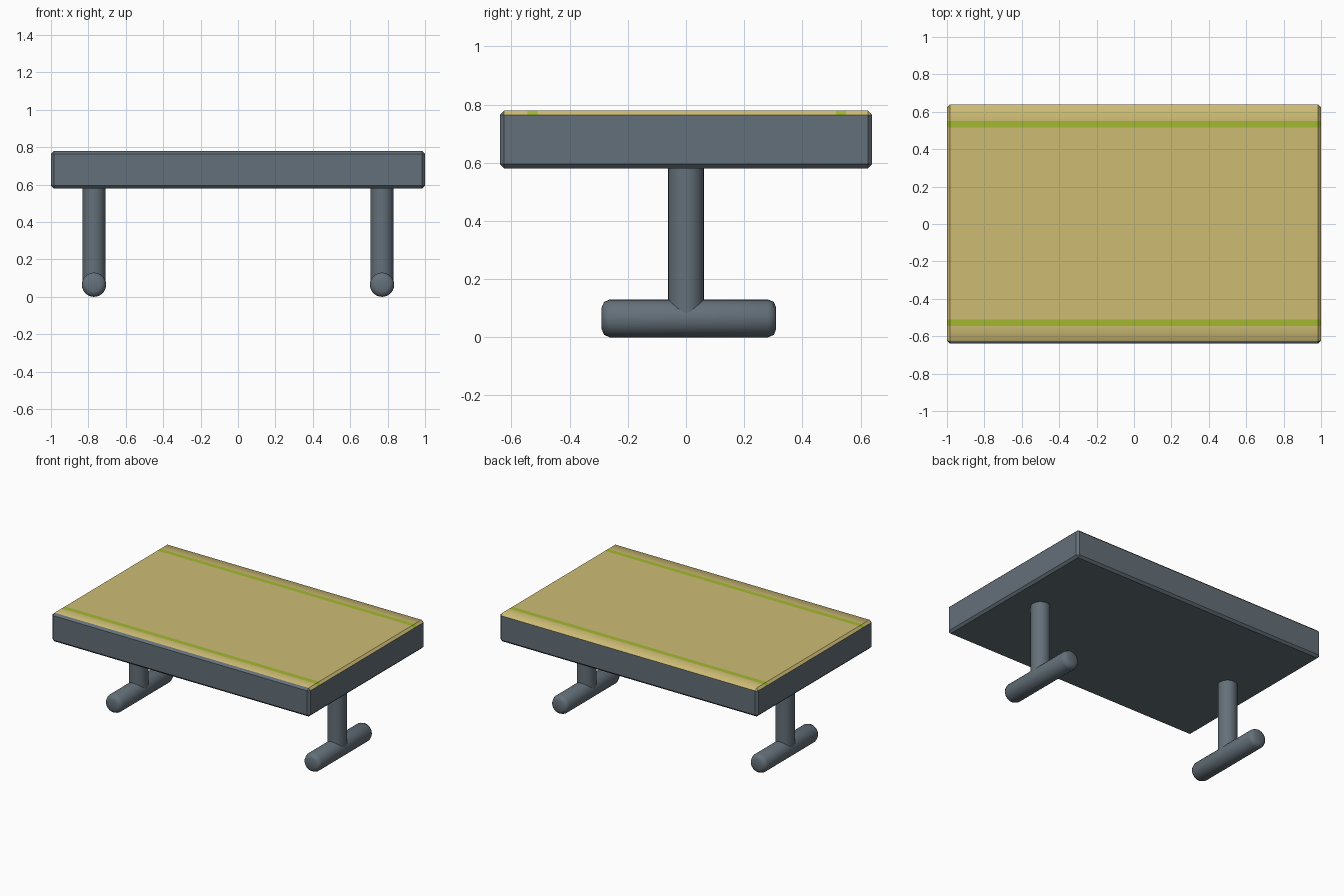
import bpy, bmesh, math
from mathutils import Matrix, Vector

if "Cube" in bpy.data.objects:
    bpy.data.objects.remove(bpy.data.objects["Cube"])


def material(name, rgb):
    m = bpy.data.materials.new(name)
    m.diffuse_color = (*rgb, 1)
    m.use_nodes = True
    m.node_tree.nodes["Principled BSDF"].inputs["Base Color"].default_value = m.diffuse_color
    return m


grey = material("slate grey", (0.127, 0.162, 0.192))
tan = material("sand", (0.61, 0.50, 0.175))
green = material("green stripe", (0.36, 0.485, 0.03))


def add_object(name, bm, mats):
    mesh = bpy.data.meshes.new(name)
    bm.normal_update()
    bm.to_mesh(mesh)
    bm.free()
    for m in mats:
        mesh.materials.append(m)
    ob = bpy.data.objects.new(name, mesh)
    bpy.context.collection.objects.link(ob)
    return ob


def sharpen(bm, limit, keep_smooth=lambda e: False):
    bm.normal_update()
    for f in bm.faces:
        f.smooth = True
    for e in bm.edges:
        e.smooth = keep_smooth(e) or e.calc_face_angle(0) < math.radians(limit)


# Table top: chamfered slab, cut along two stripes
bm = bmesh.new()
bmesh.ops.create_cube(bm, size=1, matrix=Matrix.Translation((0, 0, 0.68)) @ Matrix.Diagonal((2, 1.28, 0.2, 1)))
bmesh.ops.bevel(bm, geom=bm.edges[:], offset=0.015, segments=1, affect='EDGES')
for y in (-0.545, -0.51, 0.515, 0.55):
    bmesh.ops.bisect_plane(bm, geom=bm.verts[:] + bm.edges[:] + bm.faces[:],
                           plane_co=(0, y, 0), plane_no=(0, 1, 0))
bm.normal_update()
for f in bm.faces:
    c = f.calc_center_median()
    if f.normal.z > 0.3 and f.normal.y > -0.3:
        f.material_index = 2 if -0.545 < c.y < -0.51 or 0.515 < c.y < 0.55 else 1


# Long top edges roll over softly
def long_top_edge(e):
    a, b = e.verts
    return min(a.co.z, b.co.z) > 0.778 and abs(a.co.x - b.co.x) > 1


sharpen(bm, 30, long_top_edge)
add_object("table_top", bm, [grey, tan, green])

# Two T-shaped legs: upright post and a round foot lying along y
for side, x in (("left", -0.77), ("right", 0.77)):
    bm = bmesh.new()
    bmesh.ops.create_cone(bm, cap_ends=True, segments=24, radius1=0.062, radius2=0.062, depth=0.53,
                          matrix=Matrix.Translation((x, 0, 0.335)))
    sharpen(bm, 40)
    add_object(side + "_post", bm, [grey])

    bm = bmesh.new()
    bmesh.ops.create_cone(bm, cap_ends=True, segments=24, radius1=0.065, radius2=0.065, depth=0.6,
                          matrix=Matrix.Translation((x, 0.01, 0.065)) @ Matrix.Rotation(math.pi / 2, 4, 'X'))
    rims = [e for e in bm.edges if abs(e.verts[0].co.y - e.verts[1].co.y) < 0.01]
    bmesh.ops.bevel(bm, geom=rims, offset=0.028, segments=2, profile=0.5, affect='EDGES')
    sharpen(bm, 50)
    add_object(side + "_foot", bm, [grey])
